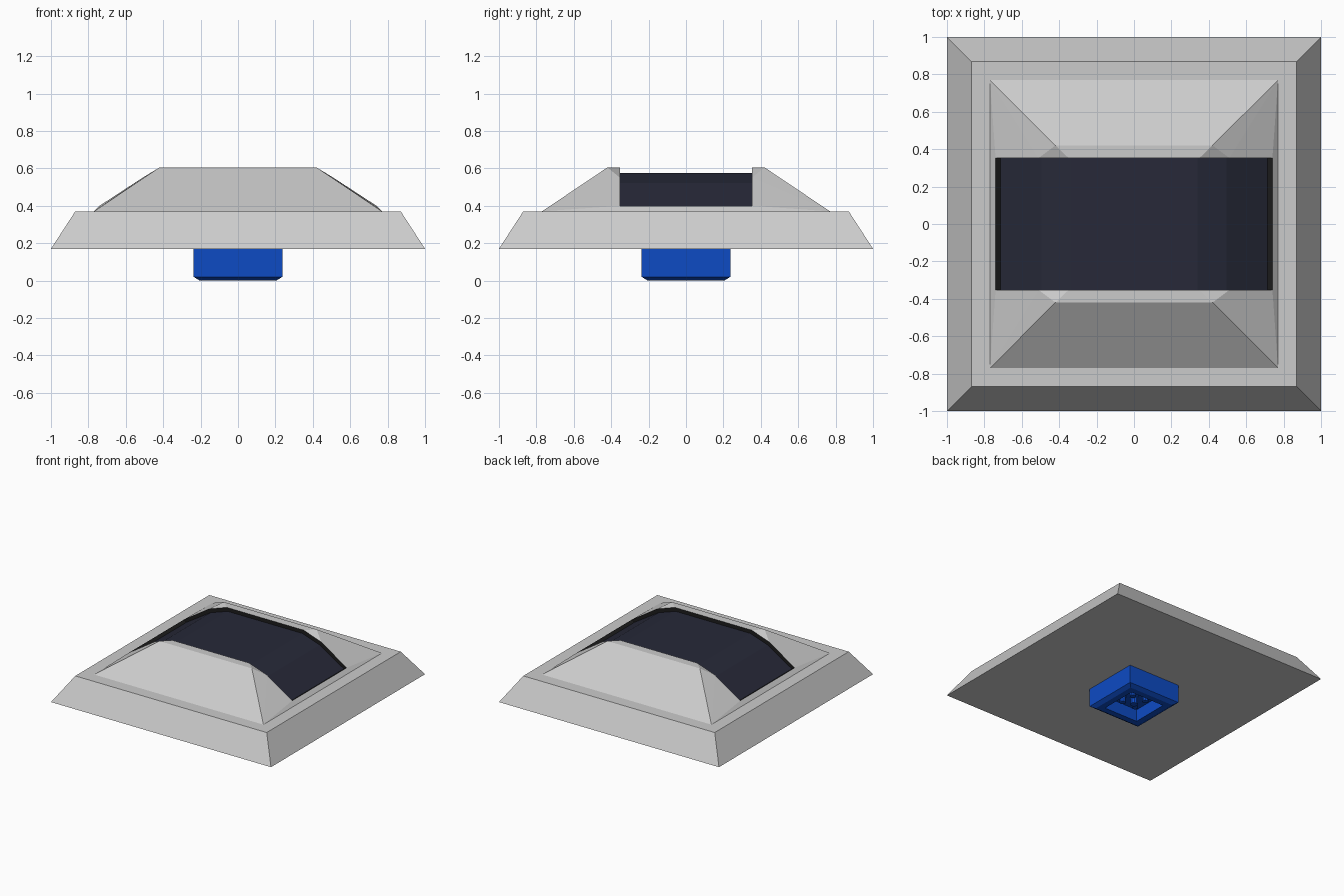
import bpy, bmesh

if "Cube" in bpy.data.objects:
    bpy.data.objects.remove(bpy.data.objects["Cube"])


def material(name, rgb):
    m = bpy.data.materials.new(name)
    m.diffuse_color = (*rgb, 1)
    m.use_nodes = True
    m.node_tree.nodes["Principled BSDF"].inputs["Base Color"].default_value = m.diffuse_color
    return m


blue = material("blue", (0.004, 0.07, 0.55))
glass = material("dark_glass", (0.02, 0.022, 0.04))
black = material("black", (0.012, 0.012, 0.012))


def finish(name, bm, mat=None, recalc=True):
    bmesh.ops.remove_doubles(bm, verts=bm.verts, dist=1e-5)
    if recalc:
        bmesh.ops.recalc_face_normals(bm, faces=bm.faces)
    me = bpy.data.meshes.new(name)
    bm.to_mesh(me)
    bm.free()
    ob = bpy.data.objects.new(name, me)
    bpy.context.collection.objects.link(ob)
    if mat:
        me.materials.append(mat)
    return ob


def face(bm, pts):
    bm.faces.new([bm.verts.new(p) for p in pts])


def square_loft(name, rings, mat=None):
    """Closed stack of square rings given as (half width, z)."""
    bm = bmesh.new()
    loops = [[bm.verts.new((sx * h, sy * h, z)) for sx, sy in
              ((-1, -1), (1, -1), (1, 1), (-1, 1))] for h, z in rings]
    for a, b in zip(loops, loops[1:]):
        for i in range(4):
            j = (i + 1) % 4
            bm.faces.new((a[i], a[j], b[j], b[i]))
    bm.faces.new(loops[0][::-1])
    bm.faces.new(loops[-1])
    return finish(name, bm, mat)


# Sloped base plate
square_loft("base_plate", [(1.0, 0.17), (0.87, 0.37)])

# Raised hood with a channel along x, built from one mirrored quarter
W = 0.353
C, T = (0.77, 0.77, 0.37), (0.42, 0.42, 0.605)
edge = [(0.35, 0.605), (0.51, 0.55), (0.74, 0.40)]
floor = [(0.34, 0.575), (0.495, 0.523), (0.715, 0.385)]
A, B, D = [(x, W, z) for x, z in edge]


def flat(p, axis):
    q = list(p)
    q[axis] = 0
    return tuple(q)


quarter = [
    (C, T, flat(T, 0), flat(C, 0)),
    (T, A, flat(A, 0), flat(T, 0)),
    (T, B, A),
    (T, C, B),
    (C, D, B),
    (C, flat(C, 1), flat(D, 1), D),
]


def mirrored(name, faces, mat=None):
    bm = bmesh.new()
    for sx in (1, -1):
        for sy in (1, -1):
            for f in faces:
                pts = [(p[0] * sx, p[1] * sy, p[2]) for p in f]
                face(bm, pts if sx * sy > 0 else pts[::-1])
    # orientation is consistent per face list; even it out on the open shell
    bmesh.ops.remove_doubles(bm, verts=bm.verts, dist=1e-5)
    bmesh.ops.recalc_face_normals(bm, faces=bm.faces)
    top = max(bm.faces, key=lambda f: abs(f.normal.z) * f.calc_area())
    if top.normal.z < 0:
        bmesh.ops.reverse_faces(bm, faces=bm.faces)
    return finish(name, bm, mat, recalc=False)


mirrored("hood", quarter)

# Black channel trim: side walls and end sills
e = [(0, W, 0.605)] + [(x, W, z) for x, z in edge]
f = [(0, W, 0.575)] + [(x, W, z) for x, z in floor]
trim = [(e[i], e[i + 1], f[i + 1], f[i]) for i in range(3)]
trim.append((e[3], flat(e[3], 1), flat(f[3], 1), f[3]))
mirrored("channel_trim", trim, black)

# Dark panel lying in the channel
bm = bmesh.new()
prof = [(-x, z) for x, z in floor[::-1]] + floor
low = prof + [(0.70, 0.36), (-0.70, 0.36)]
front = [bm.verts.new((x, -W, z)) for x, z in low]
back = [bm.verts.new((x, W, z)) for x, z in low]
for i in range(len(low)):
    j = (i + 1) % len(low)
    bm.faces.new((front[i], front[j], back[j], back[i]))
bm.faces.new(front)
bm.faces.new(back[::-1])
finish("dark_panel", bm, glass)

# Blue socket below, chamfered, with a square recess
square_loft("socket", [(0.237, 0.17), (0.237, 0.02), (0.205, 0.0),
                       (0.155, 0.0), (0.155, 0.10)], blue)

# Four contact pins and the central post inside the recess
for n, (x, y, r, z0) in enumerate([(-.06, -.06, .024, .04), (.06, -.06, .024, .04),
                                   (.06, .06, .024, .04), (-.06, .06, .024, .04),
                                   (0, 0, .03, .02)]):
    bm = bmesh.new()
    bmesh.ops.create_cone(bm, cap_ends=True, segments=10, radius1=r, radius2=r,
                          depth=0.105 - z0)
    bmesh.ops.translate(bm, verts=bm.verts, vec=(x, y, (0.105 + z0) / 2))
    finish("central_post" if n == 4 else f"contact_pin_{n + 1}", bm, blue)
